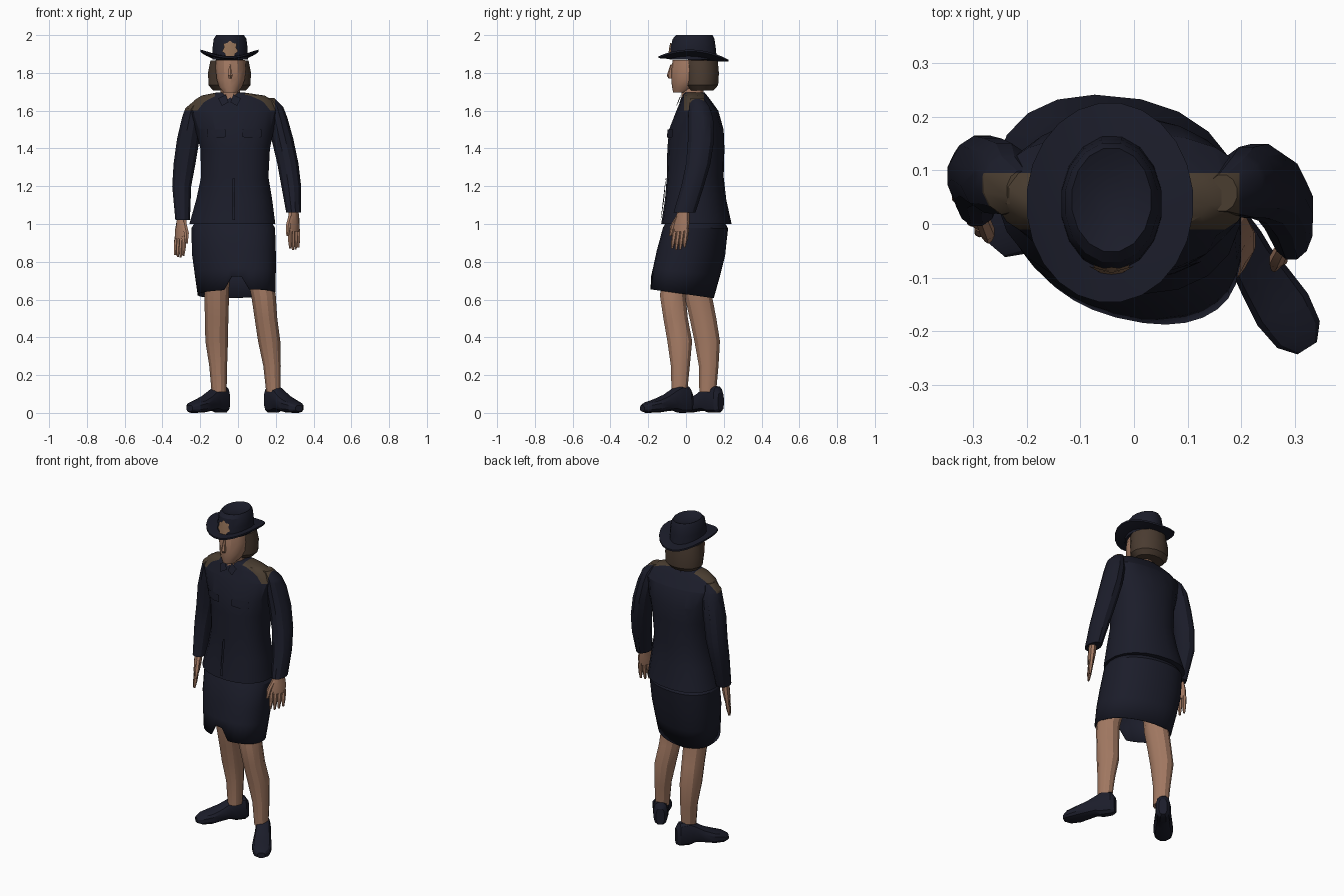
import bpy, bmesh, math
from mathutils import Vector

cube = bpy.data.objects.get("Cube")
if cube:
    bpy.data.objects.remove(cube, do_unlink=True)


def material(name, r, g, b):
    mat = bpy.data.materials.new(name)
    mat.use_nodes = True
    mat.diffuse_color = (r, g, b, 1)
    node = next(n for n in mat.node_tree.nodes if n.type == 'BSDF_PRINCIPLED')
    node.inputs["Base Color"].default_value = (r, g, b, 1)
    node.inputs["Roughness"].default_value = 0.9
    return mat


NAVY = material("navy cloth", 0.011, 0.012, 0.023)
SKIN = material("skin", 0.37, 0.195, 0.125)
HAIR = material("brown hair", 0.068, 0.044, 0.03)
BRAID = material("shoulder brown", 0.068, 0.047, 0.03)
BADGE = material("badge tan", 0.29, 0.165, 0.095)
X, Y, Z = Vector((1, 0, 0)), Vector((0, 1, 0)), Vector((0, 0, 1))


def finish(name, bm, mats, closed=True):
    if closed:
        bmesh.ops.recalc_face_normals(bm, faces=bm.faces)
    mesh = bpy.data.meshes.new(name)
    bm.to_mesh(mesh)
    bm.free()
    for mat in mats:
        mesh.materials.append(mat)
    mesh.shade_smooth()
    mesh.set_sharp_from_angle(angle=math.radians(28))
    obj = bpy.data.objects.new(name, mesh)
    bpy.context.collection.objects.link(obj)
    return obj


def loft(name, rings, *mats, u=X, v=Y, sides=12, power=1.0, bend=None, paint=None, cuts=(), hem_open=False):
    """Skin a tube through rings given as (x, y, z, half width along u, half width along v)."""
    bm = bmesh.new()
    loops = []
    for x, y, z, a, b in rings:
        loop = []
        for i in range(sides):
            t = math.tau * (i + 0.5) / sides
            c, s = math.cos(t), math.sin(t)
            co = Vector((x, y, z))
            co += u * a * math.copysign(abs(c) ** power, c)
            co += v * b * math.copysign(abs(s) ** power, s)
            loop.append(bm.verts.new(bend(co) if bend else co))
        loops.append(loop)
    for low, high in zip(loops, loops[1:]):
        for i in range(sides):
            j = (i + 1) % sides
            bm.faces.new((low[i], low[j], high[j], high[i]))
    if not hem_open:
        bm.faces.new(loops[0][::-1])
    bm.faces.new(loops[-1])
    # Cut clean colour borders near the shoulders
    for point, normal in cuts:
        faces = [f for f in bm.faces if f.calc_center_median().z > 1.54]
        edges = {e for f in faces for e in f.edges}
        verts = {p for f in faces for p in f.verts}
        bmesh.ops.bisect_plane(bm, geom=faces + list(edges) + list(verts), plane_co=point, plane_no=normal)
    if paint:
        for face in bm.faces:
            face.material_index = int(paint(face.calc_center_median()))
    return finish(name, bm, mats)


def front_y(rings, x, z, power):
    """Front surface of a lofted body at the given x and z."""
    for low, high in zip(rings, rings[1:]):
        if low[2] <= z <= high[2]:
            f = (z - low[2]) / (high[2] - low[2])
            cx, cy, _, a, b = [p + (q - p) * f for p, q in zip(low, high)]
            d = min(abs(x - cx) / a, 0.99)
            return cy - b * (1 - d ** (2 / power)) ** (power / 2)
    return rings[-1][1]


def plate(name, rings, outline, mat, power=1.0, lift=0.006, bend=None):
    """Thin plate laid on the front of a lofted body; outline runs anticlockwise."""
    bm = bmesh.new()
    mid = [sum(p[k] for p in outline) / len(outline) for k in (0, 1)]
    spots = [Vector((x, front_y(rings, x, z, power) - lift, z)) for x, z in outline + [mid]]
    rim = [bm.verts.new(bend(co) if bend else co) for co in spots]
    hub = rim.pop()
    for i, vert in enumerate(rim):
        bm.faces.new((vert, rim[(i + 1) % len(rim)], hub))
    return finish(name, bm, [mat], closed=False)


def box(x, z, w, h):
    return [(x - w, z - h), (x, z - h * 1.3), (x + w, z - h), (x + w, z + h), (x - w, z + h)]


# Jacket, its hips turned a little, with painted shoulder boards
def twist(co):
    co.y -= .1 * (co.x + .03) * min(1, max(0, (1.6 - co.z) / .4))
    return co


def board(c):
    return c.z > 1.602 and -.01 < c.y < .095 and (c.x < -.122 or .038 < c.x < .197)


board_cuts = [((0, -.01, 0), Y), ((0, .095, 0), Y), ((0, 0, 1.602), Z), ((.197, 0, 0), X),
              ((-.122, 0, 0), X), ((.038, 0, 0), X)]
jacket = [(-.03, .055, 1.0, .23, .184), (-.02, .052, 1.13, .203, .16), (-.017, .05, 1.25, .18, .149),
          (-.015, .053, 1.4, .186, .151), (-.018, .055, 1.5, .21, .145), (-.022, .06, 1.6, .24, .112),
          (-.022, .052, 1.655, .212, .08), (-.026, .047, 1.68, .168, .065), (-.04, .045, 1.695, .08, .055)]
loft("jacket", jacket, NAVY, BRAID, sides=20, power=.9, bend=twist, paint=board, cuts=board_cuts)
plate("jacket_vent", jacket, [(-.03, 1.02), (-.015, 1.02), (-.015, 1.24), (-.03, 1.24)], NAVY, .9, .007, twist)
for side, x in (("right", -.115), ("left", .075)):
    plate(side + "_pocket_flap", jacket, box(x, 1.48, .05, .02), NAVY, .9, .008, twist)
for side, s in (("right", -1), ("left", 1)):
    plate(side + "_collar_wing", jacket,
          [(-.045 + s * d, z) for d, z in ((.005, 1.645), (.04, 1.625), (.06, 1.665), (.02, 1.685))][::s],
          NAVY, .9, .012)
loft("collar", [(-.04, .04, 1.64, .085, .075), (-.04, .045, 1.682, .066, .066)], NAVY, sides=14)


# Skirt, leaning with the forward leg, with a notch in the front hem
def drape(co):
    w = min(1, max(0, (1.02 - co.z) / .35))
    hem, front = co.z < .64, co.y < -.08
    co.y -= (.1 + .1 * w) * (co.x + .02)
    co.z -= .14 * (co.y + .015) * w
    if hem and front and abs(co.x) < .045:
        co.z += .07
    return co


skirt = loft("skirt", [(-.008, -.018, .63, .206, .16), (-.015, .004, .75, .216, .172), (-.022, .026, .85, .223, .177),
                       (-.025, .05, .98, .222, .17), (-.025, .05, 1.03, .19, .14)], NAVY,
             sides=32, power=.9, bend=drape, hem_open=True)
cloth = skirt.modifiers.new("cloth thickness", 'SOLIDIFY')
cloth.thickness = .006

# Sleeves, their tops painted to carry on the shoulder boards
sleeves = {
    "right": [(-.293, .045, 1.02, .04, .05), (-.298, .09, 1.2, .052, .062), (-.283, .1, 1.32, .06, .067),
              (-.263, .09, 1.45, .062, .072), (-.243, .085, 1.56, .056, .068), (-.235, .072, 1.612, .046, .056),
              (-.21, .062, 1.648, .028, .038)],
    "left": [(.294, -.008, 1.06, .04, .06), (.282, .035, 1.2, .054, .062), (.264, .065, 1.32, .058, .067),
             (.235, .08, 1.45, .06, .072), (.21, .078, 1.56, .054, .068), (.195, .07, 1.62, .046, .056),
             (.165, .058, 1.668, .028, .035)]}
for side, rings in sleeves.items():
    loft(side + "_sleeve", rings, NAVY, BRAID, paint=board, cuts=board_cuts[:4])


# Hands: palm, four fingers and a thumb
def hand(side, s, wrist, tip):
    wide, thin = Vector((-s * .56, -.83, 0)), Vector((.83, -s * .56, 0))
    wrist, tip = Vector(wrist), Vector(tip)
    knuckle = wrist.lerp(tip, .54)
    loft(side + "_palm", [(*wrist, .03, .024), (*wrist.lerp(tip, .3), .046, .023), (*knuckle, .048, .018)],
         SKIN, u=wide, v=thin, sides=8)
    for i in range(4):
        off = wide * (.034 - .0225 * i)
        reach = 1.0 - .04 * abs(i - 1.3)
        loft(f"{side}_finger_{i + 1}",
             [(*(wrist.lerp(tip, f) + off * (1 + .15 * f)), r, r)
              for f, r in ((.48, .0135), (.8 * reach, .012), (reach, .006))],
             SKIN, u=wide, v=thin, sides=6)
    thumb = [wrist.lerp(tip, f) + wide * d for f, d in ((.12, .022), (.4, .053), (.65, .062))]
    loft(side + "_thumb", [(*p, r, r) for p, r in zip(thumb, (.013, .015, .007))], SKIN, sides=6)


hand("right", -1, (-.297, .04, 1.04), (-.312, .012, .82))
hand("left", 1, (.294, -.012, 1.08), (.298, -.042, .86))

# Legs
legs = {
    "right": [(-.1, .115, .11, .041, .046), (-.105, .12, .25, .049, .054), (-.113, .112, .38, .062, .07),
              (-.113, .09, .5, .064, .073), (-.113, .065, .62, .068, .075), (-.11, .05, .85, .07, .08)],
    "left": [(.187, -.035, .11, .039, .043), (.18, -.03, .25, .048, .052), (.165, -.033, .38, .061, .068),
             (.148, -.055, .5, .062, .067), (.135, -.07, .62, .067, .07), (.09, -.04, .85, .07, .08)]}
for side, rings in legs.items():
    loft(side + "_leg", rings, SKIN)

# Shoes, lofted from heel to toe: distance, half width, top, bottom
profile = [(0, .024, .11, .01), (.02, .04, .14, 0), (.075, .045, .148, 0), (.11, .044, .128, .012),
           (.16, .051, .097, .008), (.22, .057, .073, 0), (.275, .048, .057, 0), (.305, .022, .04, .008)]
for side, heel, toward in (("right", (-.06, .185), (-.645, -.764)), ("left", (.16, .026), (.535, -.845))):
    ahead = Vector((*toward, 0))
    start = Vector((*heel, 0))
    rings = [(*(start + ahead * t + Z * (top + low) / 2), w, (top - low) / 2) for t, w, top, low in profile]
    loft(side + "_shoe", rings, NAVY, u=Vector((-ahead.y, ahead.x, 0)), v=Z, power=.7)

# Head, nose, neck and bobbed hair
loft("neck", [(-.04, .032, 1.62, .055, .06), (-.042, .035, 1.76, .052, .06)], SKIN)
loft("head", [(-.041, -.03, 1.695, .036, .038), (-.04, -.006, 1.725, .062, .068), (-.038, .012, 1.765, .076, .09),
              (-.038, .02, 1.82, .082, .098), (-.04, .03, 1.868, .08, .1)], SKIN, sides=14)
loft("nose", [(-.041, -.083, 1.77, .010, .008), (-.041, -.084, 1.785, .013, .018),
              (-.041, -.076, 1.845, .007, .006)], SKIN, sides=6)
loft("hair", [(-.045, .08, 1.708, .09, .068), (-.045, .08, 1.735, .113, .092), (-.045, .08, 1.8, .116, .096),
              (-.045, .07, 1.866, .103, .1)], HAIR, sides=16)

# Hat: crown with a dented top, curled brim and badge
crown = [(-.042, .038, 1.87, .096, .128), (-.042, .038, 1.93, .095, .122), (-.042, .04, 1.98, .088, .113),
         (-.042, .045, 2.0, .075, .098), (-.042, .045, 1.98, .035, .05)]
loft("hat_crown", crown, NAVY, sides=16)


def curl(co):
    r = (co.x + .045) / .155
    co.z += .045 * r * r - .05 * (co.y - .04)
    return co


loft("hat_brim", [(-.045, .04, 1.866, .07, .09), (-.045, .04, 1.868, .156, .187),
                  (-.045, .04, 1.878, .156, .187), (-.045, .04, 1.886, .07, .09)], NAVY, sides=24, bend=curl)
star = [(-.042 + r * math.cos(t), 1.925 + 1.1 * r * math.sin(t))
        for i in range(14) for t, r in [(math.tau * i / 14 + math.pi / 2, .044 if i % 2 == 0 else .033)]]
plate("hat_badge", crown, star, BADGE)
